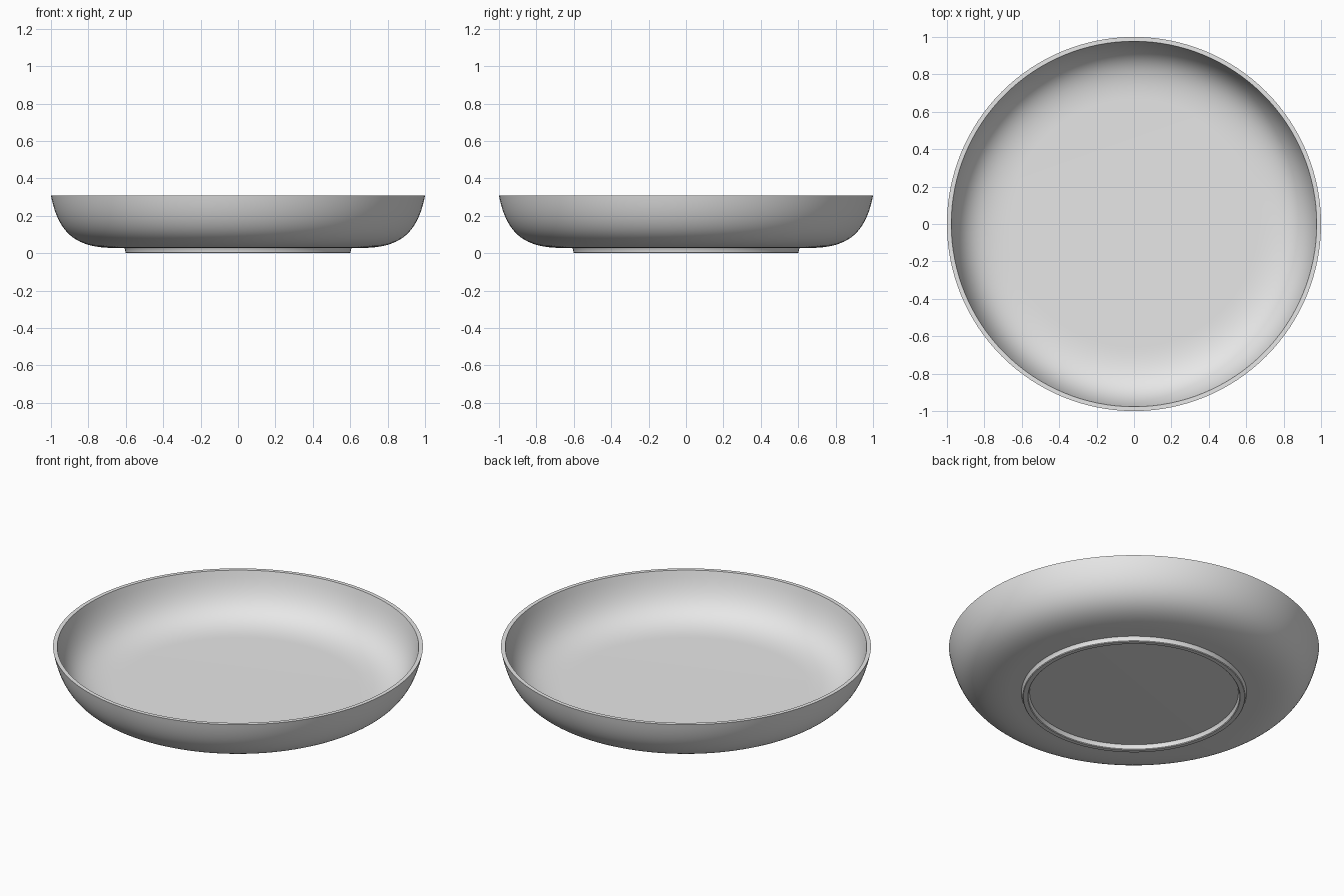
import bpy
import bmesh
from math import pi, radians
from mathutils import Vector
from mathutils.geometry import interpolate_bezier

cube = bpy.data.objects.get("Cube")
if cube:
    bpy.data.objects.remove(cube)

HEIGHT = 0.308
BASE = 0.028       # underside of the bowl, top of the foot
WALL = 0.023
STEPS = 128

# Plain grey material
grey = bpy.data.materials.new("light_grey")
grey.use_nodes = True
grey.diffuse_color = (0.8, 0.8, 0.8, 1)
grey.node_tree.nodes["Principled BSDF"].inputs["Base Color"].default_value = (0.8, 0.8, 0.8, 1)


def lathe(name, profile):
    """Spin an (r, z) profile around the z axis."""
    bm = bmesh.new()
    verts = [bm.verts.new((r, 0, z)) for r, z in profile]
    edges = [bm.edges.new(pair) for pair in zip(verts, verts[1:])]
    bmesh.ops.spin(bm, geom=verts + edges, cent=(0, 0, 0), axis=(0, 0, 1),
                   angle=2 * pi, steps=STEPS, use_duplicate=False)
    bmesh.ops.remove_doubles(bm, verts=bm.verts, dist=0.0005)
    bmesh.ops.recalc_face_normals(bm, faces=bm.faces)
    mesh = bpy.data.meshes.new(name)
    bm.to_mesh(mesh)
    bm.free()
    mesh.materials.append(grey)
    obj = bpy.data.objects.new(name, mesh)
    bpy.context.collection.objects.link(obj)
    bpy.ops.object.select_all(action='DESELECT')
    obj.select_set(True)
    bpy.context.view_layer.objects.active = obj
    bpy.ops.object.shade_smooth_by_angle(angle=radians(35))
    return obj


# Outer wall curve from flat base to rim, and its inward offset
outer = [p.to_2d() for p in interpolate_bezier(
    Vector((0.66, BASE, 0)), Vector((0.86, BASE, 0)),
    Vector((0.96, 0.1, 0)), Vector((1, HEIGHT, 0)), 28)]
inner = []
for i, p in enumerate(outer):
    along = (outer[min(i + 1, len(outer) - 1)] - outer[max(i - 1, 0)]).normalized()
    inner.append(p + Vector((-along.y, along.x)) * WALL)
inner[0] = Vector((0.66, BASE + WALL))
inner[-1] = Vector((1 - WALL, HEIGHT))

# Bowl: underside, outer wall, flat rim, inner wall, floor
lathe("bowl", [(0, BASE)] + outer + inner[::-1] + [(0, BASE + WALL)])

# Foot ring: slightly tapered hollow ring under the bowl
lathe("foot_ring", [(0.609, BASE), (0.604, 0.02), (0.602, 0.004), (0.598, 0),
                    (0.574, 0), (0.570, 0.004), (0.568, 0.02), (0.564, BASE)])
